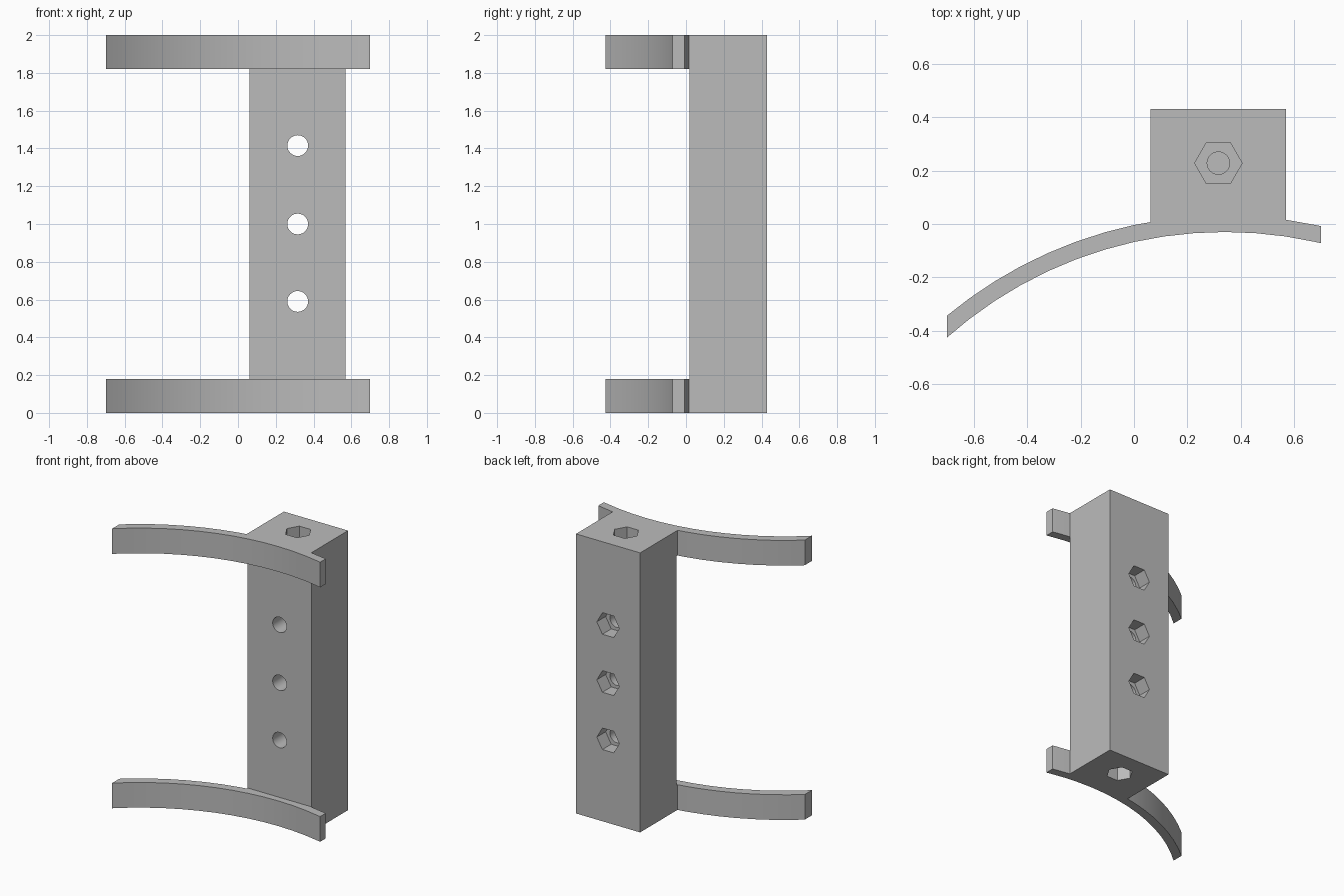
import bpy, bmesh, math

cube = bpy.data.objects.get("Cube")
if cube:
    bpy.data.objects.remove(cube, do_unlink=True)

grey = bpy.data.materials.new("plain grey")
grey.use_nodes = True
COLOUR = (0.5, 0.5, 0.5, 1)
grey.diffuse_color = COLOUR
grey.node_tree.nodes["Principled BSDF"].inputs["Base Color"].default_value = COLOUR

HEIGHT, BAND = 2.0, 0.18
LEFT, RIGHT, FRONT, BACK = 0.062, 0.57, 0.019, 0.43
HOLE_X, HOLE_Y = 0.316, 0.228
NUT_R, NUT_DEPTH = 0.089, 0.1


def prism(name, outline, z0, z1):
    """Extrude a closed xy outline from z0 to z1."""
    bm = bmesh.new()
    face = bm.faces.new([bm.verts.new((x, y, z0)) for x, y in outline])
    top = bmesh.ops.extrude_face_region(bm, geom=[face])["geom"]
    bmesh.ops.translate(bm, vec=(0, 0, z1 - z0),
                        verts=[v for v in top if isinstance(v, bmesh.types.BMVert)])
    bmesh.ops.recalc_face_normals(bm, faces=bm.faces)
    mesh = bpy.data.meshes.new(name)
    bm.to_mesh(mesh)
    bm.free()
    mesh.materials.append(grey)
    obj = bpy.data.objects.new(name, mesh)
    bpy.context.collection.objects.link(obj)
    return obj


def ring(sides, radius, cx=0, cy=0):
    return [(cx + radius * math.cos(math.tau * i / sides),
             cy + radius * math.sin(math.tau * i / sides)) for i in range(sides)]


def combine(target, tool, operation):
    """Apply a boolean and discard the tool object."""
    mod = target.modifiers.new(operation, "BOOLEAN")
    mod.object, mod.operation, mod.solver = tool, operation, "EXACT"
    bpy.context.view_layer.objects.active = target
    bpy.ops.object.modifier_apply(modifier=mod.name)
    bpy.data.objects.remove(tool, do_unlink=True)


# Curved band outline, trimmed square at both ends
ARC_X, ARC_Y, INNER, OUTER = 0.34, -1.597, 1.567, 1.629
xs = [ARC_X + OUTER * math.sin(math.radians(4 * i)) for i in range(-12, 6)]
xs = [-0.7] + [x for x in xs if -0.68 < x < 0.68] + [0.7]


def arc_y(x, radius):
    return ARC_Y + math.sqrt(radius ** 2 - (x - ARC_X) ** 2)


band_outline = ([(x, arc_y(x, INNER)) for x in xs]
                + [(x, arc_y(x, OUTER)) for x in reversed(xs)])

# Upright block joined to the two curved bands
bracket = prism("bracket", [(LEFT, FRONT), (RIGHT, FRONT), (RIGHT, BACK), (LEFT, BACK)],
                0, HEIGHT)
for z0 in (0, HEIGHT - BAND):
    root = prism("band_root", [(LEFT, -0.01), (RIGHT, -0.01), (RIGHT, BACK - 0.1),
                               (LEFT, BACK - 0.1)], z0, z0 + BAND)
    combine(bracket, root, "UNION")
    combine(bracket, prism("curved_band", band_outline, z0, z0 + BAND), "UNION")

# Cross holes with hexagonal nut pockets in the back
for z in (0.59, 1.0, 1.415):
    for sides, radius, y0, y1 in ((32, 0.055, -0.2, 0.6),
                                  (6, NUT_R, BACK - NUT_DEPTH, 0.6)):
        cutter = prism("cross_cutter", ring(sides, radius), -y1, -y0)
        cutter.rotation_euler.x = math.pi / 2
        cutter.location = (HOLE_X, 0, z)
        bpy.context.view_layer.update()
        combine(bracket, cutter, "DIFFERENCE")

# Hexagonal pockets and blind holes in both ends
for sides, radius, depth in ((6, NUT_R, NUT_DEPTH), (32, 0.042, 0.3)):
    outline = ring(sides, radius, HOLE_X, HOLE_Y)
    combine(bracket, prism("end_cutter", outline, -0.1, depth), "DIFFERENCE")
    combine(bracket, prism("end_cutter", outline, HEIGHT - depth, HEIGHT + 0.1), "DIFFERENCE")

# Smooth the curves, keep the edges sharp
bpy.ops.object.select_all(action="DESELECT")
bracket.select_set(True)
bpy.context.view_layer.objects.active = bracket
bpy.ops.object.shade_smooth_by_angle(angle=math.radians(25))
